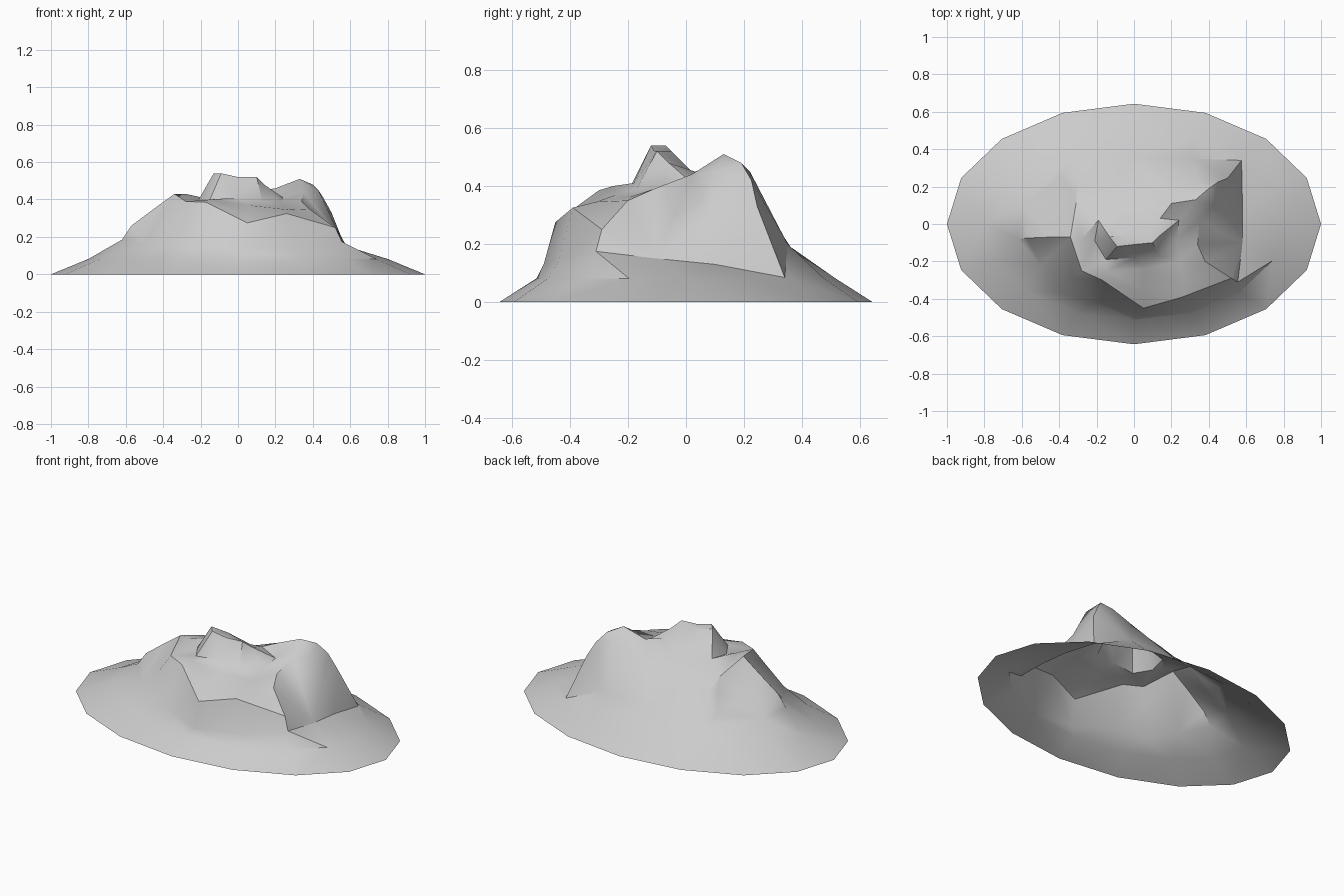
import bpy, math
from mathutils import Vector
from mathutils.geometry import delaunay_2d_cdt

cube = bpy.data.objects.get("Cube")
if cube:
    bpy.data.objects.remove(cube, do_unlink=True)

SIDES, WIDTH, DEPTH = 16, 1.0, 0.643
points, creases = [], []


def add_line(coords, closed=False):
    """Add a break line of the terrain; its segments stay as mesh edges."""
    first = len(points)
    points.extend(Vector(c) for c in coords)
    last = len(points) - 1
    creases.extend((i, i + 1) for i in range(first, last))
    if closed:
        creases.append((last, first))


def ellipse_ring(scale, height):
    """Points of an elliptical outline around the mound."""
    ring = []
    for i in range(SIDES):
        angle = math.tau * i / SIDES
        ring.append((WIDTH * scale * math.cos(angle),
                     DEPTH * scale * math.sin(angle), height))
    return ring


# Apron: ground outline and the gentle skirt above it
add_line(ellipse_ring(1, 0), closed=True)
add_line(ellipse_ring(.8, .082), closed=True)

# Foot of the cliffs, all around
foot_right = [(.575, .34, .085), (.58, .1, .13), (.58, -.1, .15), (.555, -.31, .175)]
foot_front = [(.3, -.44, .14), (.05, -.49, .13), (-.2, -.42, .16), (-.4, -.37, .15)]
foot_left = [(-.5, -.22, .16), (-.62, -.08, .185), (-.59, .1, .18)]
foot_back = [(-.35, .36, .16), (0, .36, .19), (.32, .35, .2)]
add_line(foot_right + foot_front + foot_left + foot_back, closed=True)

# Back crest, rising towards the high shoulder
add_line([(-.39, .26, .2), (-.3, .21, .3), (-.1, .23, .3), (0, .23, .33),
          (.1, .215, .37), (.2, .22, .4), (.34, .22, .45), (.4, .19, .48)])

# Shoulder crest, from the corner at the foot to the saddle by the peak
add_line([(.575, .34, .085), (.5, .245, .33), (.45, .225, .42), (.4, .19, .48),
          (.33, .13, .51), (.2, .11, .46), (.14, .03, .45), (.14, -.06, .48)])

# Top edge of the side cliff and the bulge of its face
add_line([(.33, .13, .51), (.35, .02, .44), (.34, -.11, .39), (.38, -.2, .35),
          (.52, -.29, .25), (.555, -.31, .175)])
add_line([(.43, .1, .45), (.51, .08, .28)])
add_line([(.24, .02, .41), (.23, -.08, .385)])

# Front ledge with the shelf behind it
add_line([(-.4, -.37, .15), (-.33, -.29, .3), (-.28, -.25, .39), (-.17, -.3, .385),
          (.05, -.45, .275), (.26, -.39, .325), (.52, -.29, .25)])
add_line([(-.14, -.25, .4), (.05, -.35, .33), (.27, -.31, .345)])
add_line([(.05, -.24, .37), (.24, -.2, .36)])

# Left spur and the broken rocks behind it
add_line([(-.62, -.08, .185), (-.57, -.075, .26), (-.45, -.07, .35),
          (-.34, -.07, .43), (-.28, -.08, .43), (-.21, -.09, .4)])
add_line([(-.43, .11, .26), (-.31, .11, .37), (-.19, .02, .41)])
add_line([(-.4, .19, .21), (-.33, .17, .29)])

# Central peak: flat-topped crest with a notched base around it
add_line([(-.13, -.07, .54), (-.09, -.12, .54), (0, -.11, .52), (.1, -.1, .52),
          (.14, -.06, .48)])
add_line([(-.13, -.07, .54), (-.03, -.05, .52), (.1, -.1, .52)])
add_line([(-.15, -.19, .4), (0, -.18, .41), (.13, -.17, .39)])
add_line([(-.19, .02, .41), (-.11, .08, .405), (-.05, .03, .44), (.03, .1, .4),
          (.07, .02, .45), (.14, .03, .45)])

# Triangulate the break lines into one open-bottomed shell
flat = [p.xy for p in points]
result = delaunay_2d_cdt(flat, creases, [], 0, 1e-4)
verts_2d, faces, sources = result[0], result[2], result[3]
verts = []
for v, source in zip(verts_2d, sources):
    nearest = source[0] if source else min(
        range(len(flat)), key=lambda i: (flat[i] - v).length)
    verts.append((v.x, v.y, points[nearest].z))

mesh = bpy.data.meshes.new("rocky_mound")
mesh.from_pydata(verts, [], faces)
mesh.validate()
mound = bpy.data.objects.new("rocky_mound", mesh)
bpy.context.collection.objects.link(mound)

# Plain stone colour
stone = bpy.data.materials.new("grey_stone")
stone.use_nodes = True
colour = (.6, .6, .6, 1)
stone.diffuse_color = colour
stone.node_tree.nodes["Principled BSDF"].inputs["Base Color"].default_value = colour
mesh.materials.append(stone)

# Smooth slopes with crisp rock edges
bpy.ops.object.select_all(action="DESELECT")
mound.select_set(True)
bpy.context.view_layer.objects.active = mound
bpy.ops.object.shade_smooth_by_angle(angle=math.radians(35))
